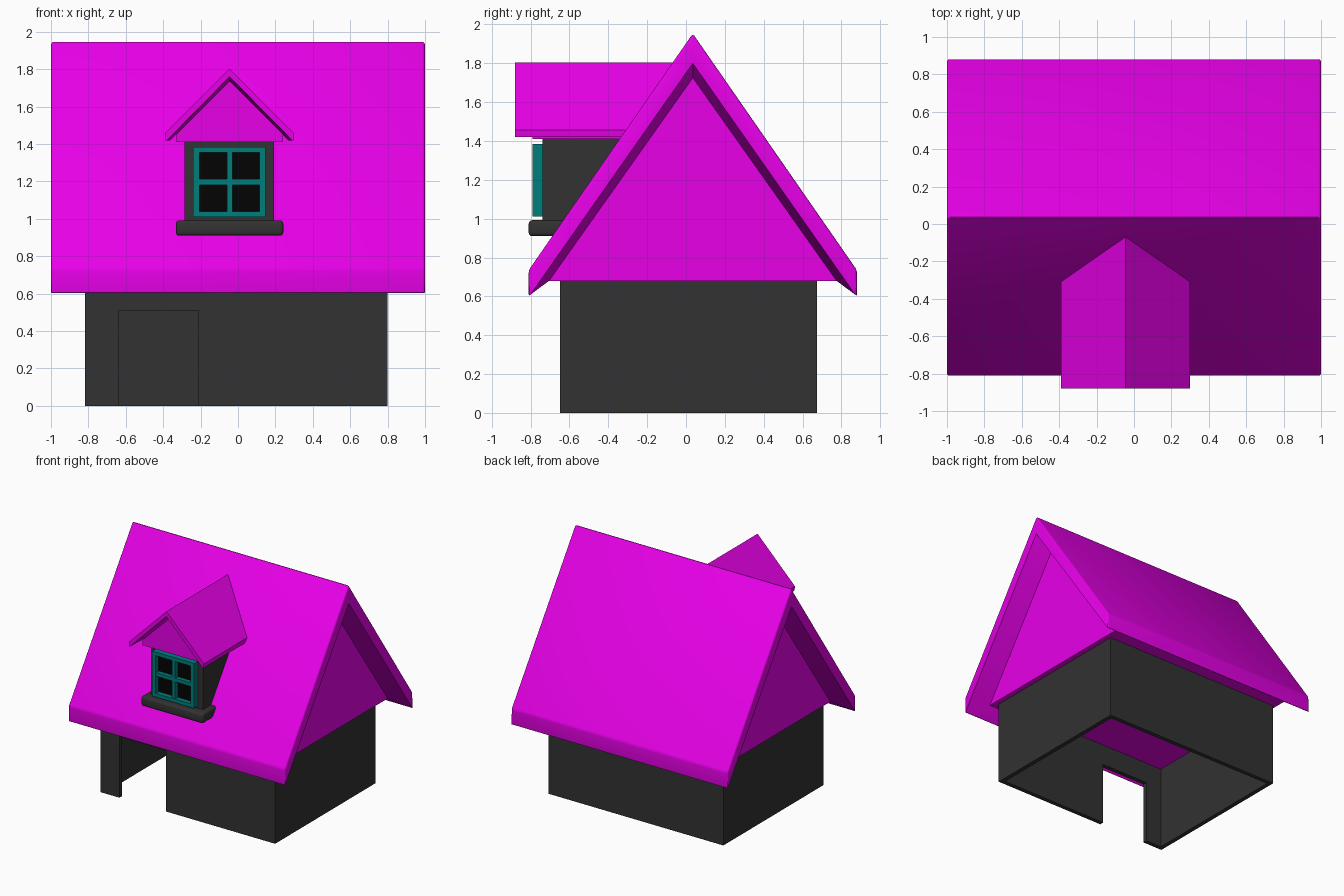
import bpy, bmesh

if "Cube" in bpy.data.objects:
    bpy.data.objects.remove(bpy.data.objects["Cube"])


def material(name, rgb):
    m = bpy.data.materials.new(name)
    m.diffuse_color = (*rgb, 1)
    m.use_nodes = True
    m.node_tree.nodes["Principled BSDF"].inputs["Base Color"].default_value = m.diffuse_color
    return m


MAGENTA = material("magenta", (0.8, 0.0, 0.8))
DARK = material("charcoal", (0.032, 0.032, 0.032))
TEAL = material("teal", (0.0, 0.21, 0.2))
BLACK = material("glass", (0.001, 0.001, 0.001))


def mesh_object(name, verts, faces, mat, bevel=0, sharp=()):
    """Mesh from verts and faces; edges touching the sharp verts stay unbevelled."""
    bm = bmesh.new()
    vs = [bm.verts.new(v) for v in verts]
    for f in faces:
        bm.faces.new([vs[i] for i in f])
    bmesh.ops.recalc_face_normals(bm, faces=bm.faces)
    if bevel:
        keep = {vs[i] for i in sharp}
        edges = [e for e in bm.edges if not keep & set(e.verts)]
        bmesh.ops.bevel(bm, geom=edges, offset=bevel, segments=3, profile=0.5,
                        affect="EDGES", clamp_overlap=True)
    me = bpy.data.meshes.new(name)
    bm.to_mesh(me)
    bm.free()
    ob = bpy.data.objects.new(name, me)
    bpy.context.collection.objects.link(ob)
    me.materials.append(mat)
    return ob


def prism(name, front, back, mat, bevel=0):
    n = len(front)
    faces = [range(n), range(n, 2 * n)]
    faces += [(i, (i + 1) % n, (i + 1) % n + n, i + n) for i in range(n)]
    return mesh_object(name, front + back, faces, mat, bevel)


def box(name, x0, x1, y0, y1, z0, z1, mat, bevel=0):
    ring = [(x0, z0), (x1, z0), (x1, z1), (x0, z1)]
    return prism(name, [(x, y0, z) for x, z in ring],
                 [(x, y1, z) for x, z in ring], mat, bevel)


def slope_y(z):
    """y just under the front roof slope at height z"""
    return 0.035 - (1.945 - z) / 1.446 + 0.015


def to_slope(name, outline, y, mat):
    """Extrude an x-z outline from y back into the main roof slope."""
    return prism(name, [(x, y, z) for x, z in outline],
                 [(x, slope_y(z), z) for x, z in outline], mat)


# Hollow walls with a doorway
walls = box("walls", -0.817, 0.798, -0.65, 0.674, 0, 0.685, DARK)
cutters = [box("room_cutter", -0.782, 0.763, -0.615, 0.639, -0.1, 0.8, DARK),
           box("door_cutter", -0.64, -0.21, -0.8, -0.5, -0.1, 0.51, DARK)]
bpy.context.view_layer.objects.active = walls
for c in cutters:
    c.hide_render = True
    mod = walls.modifiers.new("Cut", "BOOLEAN")
    mod.operation, mod.object, mod.solver = "DIFFERENCE", c, "EXACT"
    bpy.ops.object.modifier_apply(modifier=mod.name)
    bpy.data.objects.remove(c)

# Main roof: solid, with recessed gables and sloping soffits
GX = 0.84
verts = []
for s in (-1, 1):
    verts += [(s, 0.035, 1.953), (s, 0.88, 0.735), (s, 0.88, 0.597),
              (s, 0.035, 1.80), (s, -0.81, 0.597), (s, -0.81, 0.735)]
    verts += [(s * GX, 0.035, 1.725), (s * GX, 0.775, 0.68),
              (s * GX, -0.705, 0.68)]
faces = []
for o in (0, 9):
    faces += [[o + i for i in f] for f in
              [(0, 1, 2, 3), (0, 3, 4, 5), (3, 2, 7, 6), (3, 6, 8, 4), (6, 7, 8)]]
faces += [(a, b, b + 9, a + 9) for a, b in
          [(0, 1), (1, 2), (2, 7), (7, 8), (8, 4), (4, 5), (5, 0)]]
mesh_object("main_roof", verts, faces, MAGENTA, 0.014,
            sharp=(3, 6, 7, 8, 12, 15, 16, 17))

# Dormer body and sill
to_slope("dormer_body", [(-0.287, 0.98), (0.193, 0.98), (0.193, 1.42), (-0.287, 1.42)],
         -0.74, DARK)
box("dormer_sill", -0.332, 0.242, -0.81, -0.61, 0.91, 0.992, DARK, 0.018)

# Dormer gable and roof, with a soffit tapering towards the gable
CX = -0.045
to_slope("dormer_gable", [(CX - 0.285, 1.41), (CX + 0.285, 1.41), (CX + 0.285, 1.452),
                          (CX, 1.737), (CX - 0.285, 1.452)], -0.79, MAGENTA)
top = [(CX + 0.345, 1.457), (CX, 1.803), (CX - 0.345, 1.457)]
rim = [(-0.342, 1.42), (-0.335, 1.42), (0, 1.76), (0.335, 1.42), (0.342, 1.42)]
inner = [(-0.342, 1.42), (-0.315, 1.42), (0, 1.735), (0.315, 1.42), (0.342, 1.42)]
prism("dormer_roof",
      [(x, -0.88, z) for x, z in top] + [(CX + x, -0.88, z) for x, z in rim],
      [(x, slope_y(z), z) for x, z in top]
      + [(CX + x, slope_y(z), z) for x, z in inner], MAGENTA)

# Window: frame, crossing bars and dark panes
for x in (-0.24, 0.115):
    box("window_stile", x, x + 0.033, -0.79, -0.735, 1.01, 1.385, TEAL)
for z in (1.01, 1.355):
    box("window_rail", -0.207, 0.115, -0.79, -0.735, z, z + 0.03, TEAL)
box("window_mullion", CX - 0.015, CX + 0.015, -0.785, -0.735, 1.04, 1.355, TEAL)
for x0, x1 in ((-0.207, CX - 0.015), (CX + 0.015, 0.115)):
    box("window_bar", x0, x1, -0.785, -0.735, 1.182, 1.212, TEAL)
box("window_panes", -0.207, 0.115, -0.75, -0.735, 1.04, 1.355, BLACK)

# Rounded edges shade smoothly, flats stay flat
bpy.ops.object.select_all(action="SELECT")
bpy.ops.object.shade_smooth_by_angle(angle=0.52)
